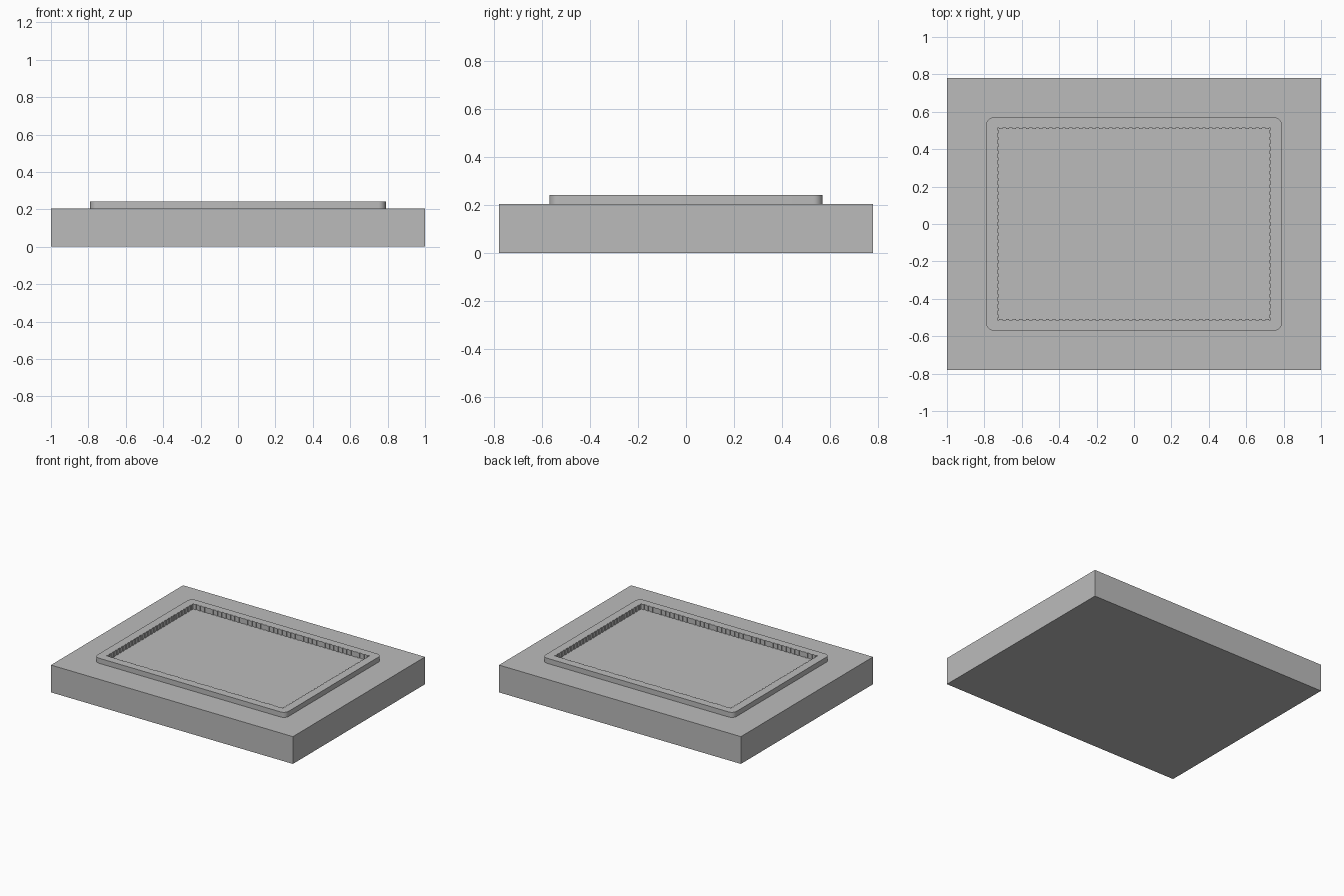
import bpy
import math

cube = bpy.data.objects.get("Cube")
if cube:
    bpy.data.objects.remove(cube, do_unlink=True)

BASE_TOP, RIM_TOP = 0.204, 0.242
INNER_X, INNER_Y = 0.73, 0.512

grey = bpy.data.materials.new("plain grey")
grey.use_nodes = True
colour = (0.5, 0.5, 0.5, 1)
grey.diffuse_color = colour
grey.node_tree.nodes["Principled BSDF"].inputs["Base Color"].default_value = colour


def rounded_rect(hx, hy, r, steps=8):
    """Outline of a rectangle with rounded corners, anticlockwise."""
    pts = []
    for i, (sx, sy) in enumerate([(1, 1), (-1, 1), (-1, -1), (1, -1)]):
        for k in range(steps + 1):
            a = math.pi / 2 * (i + k / steps)
            pts.append((sx * (hx - r) + r * math.cos(a), sy * (hy - r) + r * math.sin(a)))
    return pts


def serrated_rect(hx, hy, pitch, depth):
    """Rectangle outline whose sides carry small square teeth."""
    pts = []
    corners = [(-hx, -hy), (hx, -hy), (hx, hy), (-hx, hy)]
    for i, (x0, y0) in enumerate(corners):
        x1, y1 = corners[(i + 1) % 4]
        length = math.hypot(x1 - x0, y1 - y0)
        ux, uy = (x1 - x0) / length, (y1 - y0) / length
        count = round(length / pitch)
        step = length / count
        pts.append((x0, y0))
        for n in range(count):
            for t, d in [(0.25, 0), (0.25, depth), (0.75, depth), (0.75, 0)]:
                s = (n + t) * step
                pts.append((x0 + ux * s - uy * d, y0 + uy * s + ux * d))
    return pts


def plate(name, outlines, z0, z1):
    """Flat plate from closed outlines; inner outlines become holes."""
    curve = bpy.data.curves.new(name, "CURVE")
    curve.dimensions = "2D"
    curve.fill_mode = "BOTH"
    curve.extrude = (z1 - z0) / 2
    for pts in outlines:
        spline = curve.splines.new("POLY")
        spline.points.add(len(pts) - 1)
        for p, (x, y) in zip(spline.points, pts):
            p.co = (x, y, 0, 1)
        spline.use_cyclic_u = True
    curve.materials.append(grey)
    obj = bpy.data.objects.new(name, curve)
    obj.location.z = (z0 + z1) / 2
    bpy.context.collection.objects.link(obj)
    bpy.ops.object.select_all(action="DESELECT")
    obj.select_set(True)
    bpy.context.view_layer.objects.active = obj
    bpy.ops.object.convert(target="MESH")
    bpy.ops.object.shade_smooth_by_angle(angle=math.radians(30))
    return obj


# Solid block
bpy.ops.mesh.primitive_cube_add(size=1, location=(0, 0, BASE_TOP / 2))
base = bpy.context.object
base.name = "base_block"
base.scale = (2, 1.56, BASE_TOP)
base.data.materials.append(grey)

# Raised frame with rounded outer corners and a finely toothed inner wall
plate("raised_rim",
      [rounded_rect(0.79, 0.57, 0.04), serrated_rect(INNER_X, INNER_Y, 0.036, 0.005)],
      BASE_TOP, RIM_TOP)
